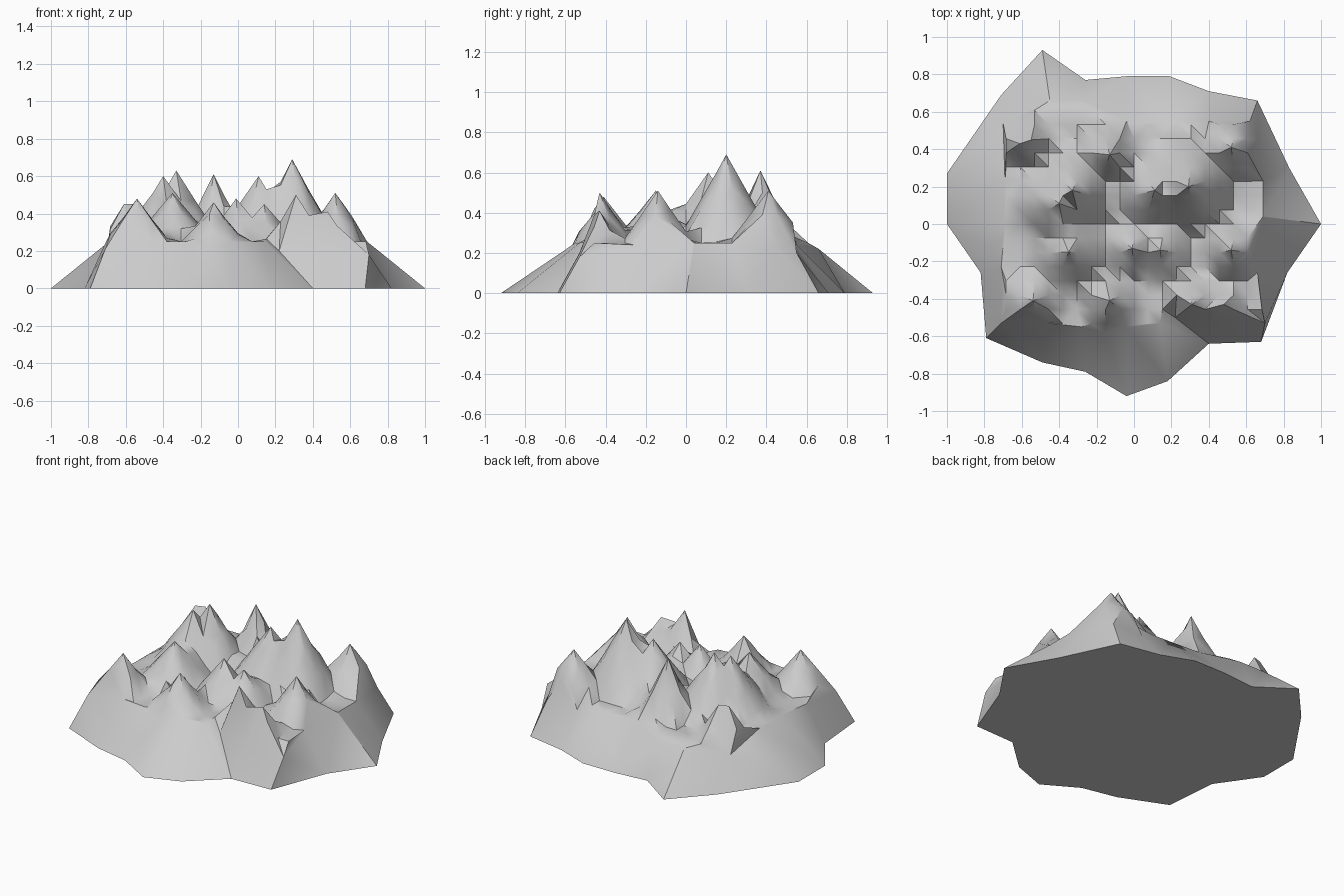
import bpy, bmesh, math
from mathutils import Vector
from mathutils.geometry import delaunay_2d_cdt

if "Cube" in bpy.data.objects:
    bpy.data.objects.remove(bpy.data.objects["Cube"])

# Ground outline at z = 0 (counter-clockwise)
outline = [(-1, .27), (-1, 0), (-.82, -.26), (-.79, -.61), (-.49, -.74),
           (-.26, -.79), (-.04, -.92), (.18, -.84), (.40, -.64), (.68, -.63),
           (.82, -.26), (1, 0), (.83, .30), (.66, .66), (.40, .71),
           (.19, .79), (-.04, .79), (-.26, .77), (-.49, .93), (-.71, .69)]

# Plateau rim: x, y, z
rim = [(-.69, .23, .25), (-.69, 0, .25), (-.71, -.23, .24), (-.71, -.53, .21),
       (-.46, -.53, .25), (-.28, -.55, .25), (-.16, -.58, .21), (-.04, -.55, .25),
       (.14, -.53, .25), (.22, -.50, .20), (.43, -.53, .20), (.70, -.53, .18),
       (.66, -.26, .24), (.69, .04, .25), (.69, .23, .25), (.66, .45, .22),
       (.62, .55, .20), (.40, .55, .20), (.18, .55, .24), (-.04, .55, .25),
       (-.27, .66, .22), (-.45, .66, .22), (-.70, .54, .20)]

# Peaks: x, y, z, base radius
peaks = [(.29, .20, .69, .25), (.11, .18, .60, .25), (-.33, .18, .63, .25),
         (-.40, .11, .60, .25), (-.13, .37, .61, .18), (.52, .41, .51, .20),
         (-.54, -.41, .48, .18), (-.13, -.41, .46, .17), (.31, -.43, .50, .17),
         (.52, -.14, .51, .18), (.48, -.43, .41, .12), (-.35, -.15, .51, .22),
         (-.01, -.13, .48, .18), (.14, -.14, .45, .18), (-.61, .43, .45, .13),
         (-.55, .45, .45, .13)]


def inside(x, y, poly):
    hit = False
    for i, p in enumerate(poly):
        q = poly[i - 1]
        if (p[1] > y) != (q[1] > y):
            if x < (q[0] - p[0]) * (y - p[1]) / (q[1] - p[1]) + p[0]:
                hit = not hit
    return hit


def height(x, y):
    z = .25
    for px, py, pz, r in peaks:
        d = math.hypot(x - px, y - py)
        z = max(z, .25 + (pz - .25) * (1 - d / r))
    return z


# Gather outline, rim, summits and the plateau grid
pts = [(x, y, 0) for x, y in outline] + rim + [p[:3] for p in peaks]
fixed = list(pts)
step = .076
for i in range(-10, 11):
    for j in range(-10, 11):
        x, y = i * step, j * step
        if inside(x, y, rim) and min(math.hypot(x - p[0], y - p[1]) for p in fixed) > .045:
            pts.append((x, y, height(x, y)))

# Triangulate into terrain
n, m = len(outline), len(rim)
edges = [(n + i, n + (i + 1) % m) for i in range(m)]
vs, _, fs, orig, _, _ = delaunay_2d_cdt([Vector(p[:2]) for p in pts], edges,
                                        [list(range(n))], 1, 1e-5)
bm = bmesh.new()
verts = []
for v, ids in zip(vs, orig):
    z = pts[ids[0]][2] if ids else height(v.x, v.y)
    verts.append(bm.verts.new((v.x, v.y, z)))
for f in fs:
    bm.faces.new([verts[i] for i in f])

# Flat underside
bmesh.ops.holes_fill(bm, edges=[e for e in bm.edges if e.is_boundary], sides=0)
bmesh.ops.recalc_face_normals(bm, faces=bm.faces)

mesh = bpy.data.meshes.new("mountain_range")
bm.to_mesh(mesh)
bm.free()
obj = bpy.data.objects.new("mountain_range", mesh)
bpy.context.collection.objects.link(obj)
bpy.context.view_layer.objects.active = obj
obj.select_set(True)
bpy.ops.object.shade_smooth_by_angle(angle=math.radians(40))
